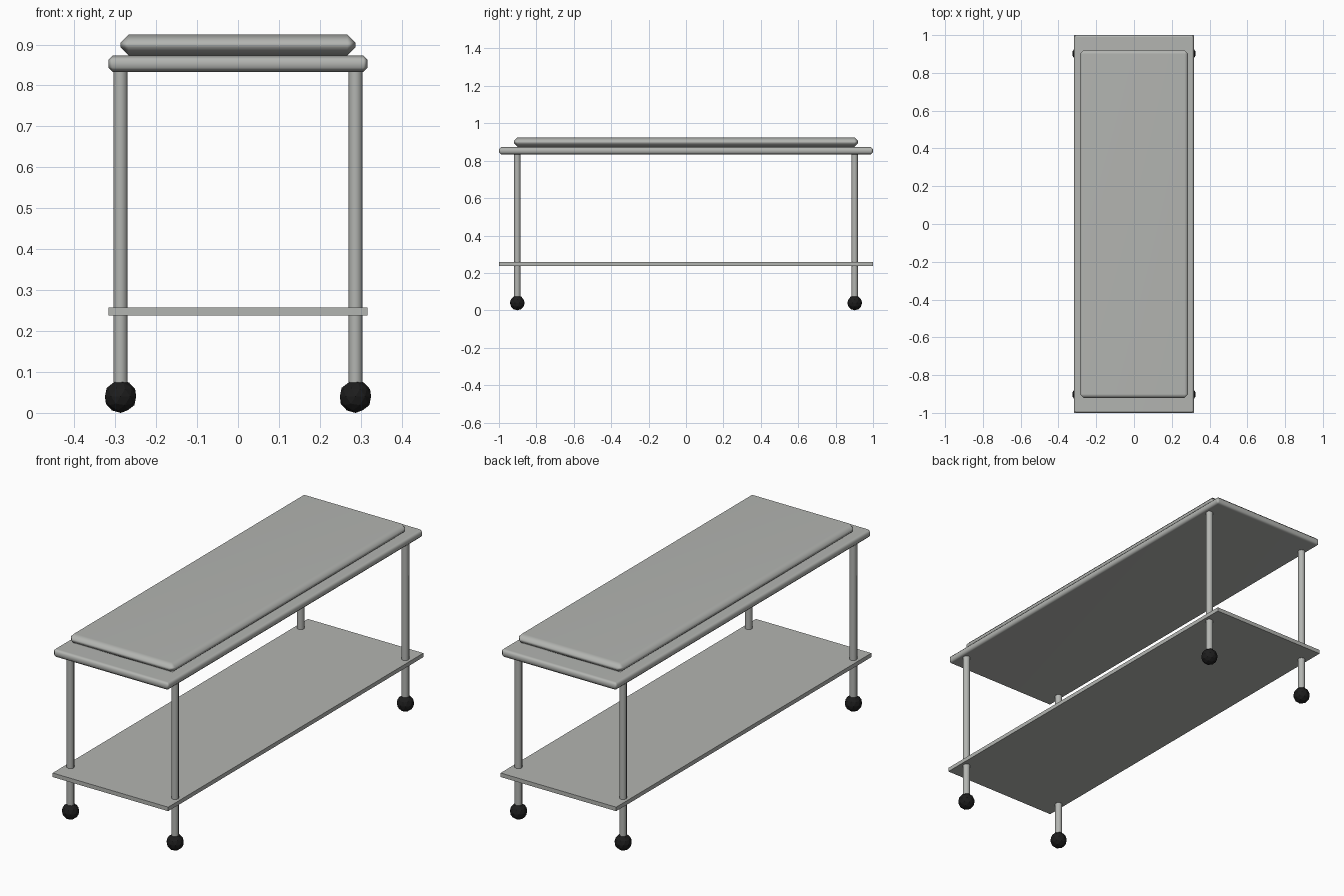
import bpy

if "Cube" in bpy.data.objects:
    bpy.data.objects.remove(bpy.data.objects["Cube"])


def material(name, rgb):
    m = bpy.data.materials.new(name)
    m.diffuse_color = (*rgb, 1)
    m.use_nodes = True
    m.node_tree.nodes["Principled BSDF"].inputs["Base Color"].default_value = m.diffuse_color
    return m


grey = material("grey metal", (0.45, 0.46, 0.44))
black = material("black rubber", (0.012, 0.012, 0.012))


def finish(name, mat):
    ob = bpy.context.object
    ob.name = name
    ob.data.materials.append(mat)
    return ob


def slab(name, half_x, half_y, z0, z1, bevel=0.0):
    bpy.ops.mesh.primitive_cube_add(size=2, location=(0, 0, (z0 + z1) / 2))
    ob = finish(name, grey)
    ob.scale = (half_x, half_y, (z1 - z0) / 2)
    bpy.ops.object.transform_apply(location=False, rotation=False, scale=True)
    if bevel:
        # soft chamfered edges, flat main faces
        bpy.ops.object.shade_smooth()
        b = ob.modifiers.new("chamfer", 'BEVEL')
        b.width = bevel
        b.segments = 1
        ob.modifiers.new("flat faces", 'WEIGHTED_NORMAL')
    return ob


# Padded top, table top and lower shelf
slab("mattress", 0.287, 0.92, 0.873, 0.925, 0.02)
slab("table_top", 0.317, 1.0, 0.833, 0.873, 0.011)
slab("lower_shelf", 0.317, 1.0, 0.238, 0.258)

# Four legs with ball castors
for sy, end in ((-1, "front"), (1, "back")):
    for sx, side in ((-1, "left"), (1, "right")):
        x, y = sx * 0.287, sy * 0.902
        bpy.ops.mesh.primitive_cylinder_add(
            vertices=8, radius=0.0175, depth=0.79, location=(x, y, 0.45))
        finish(f"{end}_{side}_leg", grey)
        bpy.ops.object.shade_smooth_by_angle(angle=0.9)
        bpy.ops.mesh.primitive_ico_sphere_add(
            subdivisions=2, radius=0.04, location=(x, y, 0.04))
        finish(f"{end}_{side}_castor", black)
